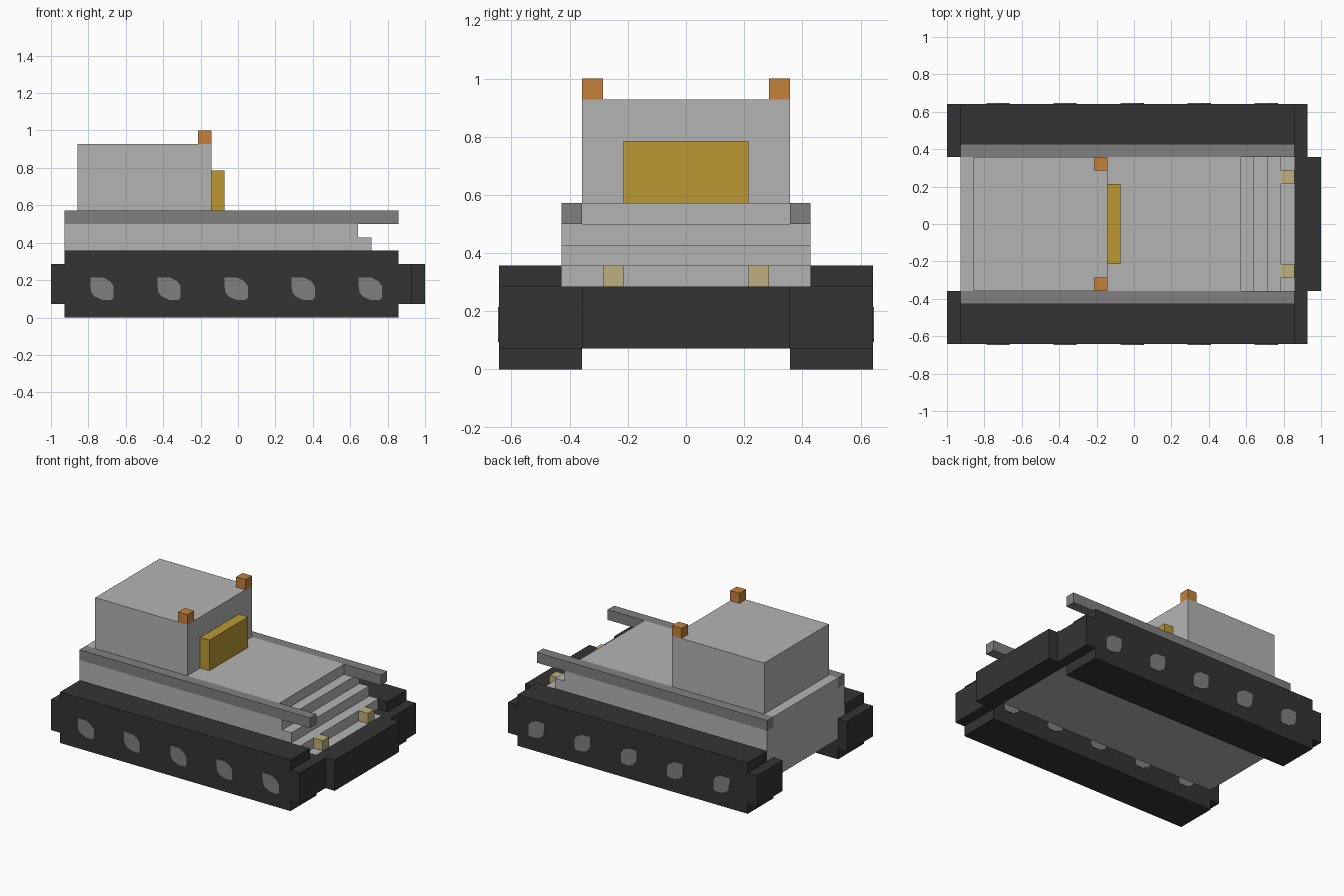
import bpy, bmesh

cube = bpy.data.objects.get("Cube")
if cube:
    bpy.data.objects.remove(cube, do_unlink=True)

U = 1 / 14  # one block; the model is 28 blocks long


def material(name, rgb):
    lin = [(c / 255 / 12.92) if c < 11 else ((c / 255 + 0.055) / 1.055) ** 2.4 for c in rgb]
    m = bpy.data.materials.new(name)
    m.use_nodes = True
    m.diffuse_color = (*lin, 1)
    bsdf = next(n for n in m.node_tree.nodes if n.type == 'BSDF_PRINCIPLED')
    bsdf.inputs["Base Color"].default_value = (*lin, 1)
    return m


HULL = material("light grey", (180, 180, 180))
TRIM = material("mid grey", (128, 128, 128))
DARK = material("dark grey", (52, 52, 52))
ORANGE = material("orange", (195, 129, 59))
YELLOW = material("yellow", (187, 153, 52))
LAMP = material("pale yellow", (190, 176, 125))


def extrude(name, profile, y0, y1, mat):
    """Extrude an (x, z) profile given in blocks from y0 to y1."""
    bm = bmesh.new()
    rings = [[bm.verts.new((x * U - 1, y * U, z * U)) for x, z in profile] for y in (y0, y1)]
    bm.faces.new(rings[0])
    bm.faces.new(rings[1][::-1])
    n = len(profile)
    for i in range(n):
        j = (i + 1) % n
        bm.faces.new((rings[0][j], rings[0][i], rings[1][i], rings[1][j]))
    bmesh.ops.recalc_face_normals(bm, faces=bm.faces)
    me = bpy.data.meshes.new(name)
    bm.to_mesh(me)
    bm.free()
    me.materials.append(mat)
    ob = bpy.data.objects.new(name, me)
    bpy.context.collection.objects.link(ob)
    return ob


def box(name, x, y, z, mat):
    return extrude(name, [(x[0], z[0]), (x[1], z[0]), (x[1], z[1]), (x[0], z[1])], *y, mat)


# Hull: narrow belly, wide stepped middle, raised deck
box("belly", (1, 26), (-5, 5), (2, 4), HULL)
extrude("stepped_hull", [(1, 4), (25, 4), (25, 5), (24, 5), (24, 6), (23, 6), (23, 7), (1, 7)],
        -6, 6, HULL)
box("deck", (1, 22), (-5, 5), (7, 8), HULL)

# Cab, windscreen and front blade
box("cab", (2, 12), (-5, 5), (8, 13), HULL)
box("windscreen", (12, 13), (-3, 3), (8, 11), YELLOW)
box("front_blade", (26, 28), (-5, 5), (1, 4), DARK)

# Track outline with ends that stick out, and the lopsided wheel outline
TRACK = [(1, 0), (26, 0), (26, 1), (27, 1), (27, 4), (0, 4), (0, 1), (1, 1)]
WHEEL = [(-.87, .84), (.05, .84), (.6, .55), (.87, .2), (.87, -.7), (.7, -.84),
         (0, -.84), (-.55, -.6), (-.8, -.3), (-.87, .2)]

# Mirrored parts
for side, s in (("left_side", 1), ("right_side", -1)):
    def span(a, b):
        return tuple(sorted((a * s, b * s)))
    extrude("track_" + side, TRACK, *span(5, 9), DARK)
    box("track_cover_" + side, (1, 26), span(6, 9), (4, 5), DARK)
    box("rail_" + side, (1, 26), span(5, 6), (7, 8), TRIM)
    box("beacon_" + side, (11, 12), span(4, 5), (13, 14), ORANGE)
    box("headlight_" + side, (25, 26), span(3, 4), (4, 5), LAMP)
    for i in range(5):
        outline = [(3.82 + 5.02 * i + x, 2.17 + z) for x, z in WHEEL]
        # Thin discs on the outer and inner track faces
        extrude(f"wheel_outer_{side}_{i + 1}", outline, *span(9, 9.06), TRIM)
        extrude(f"wheel_inner_{side}_{i + 1}", outline, *span(4.94, 5), TRIM)
